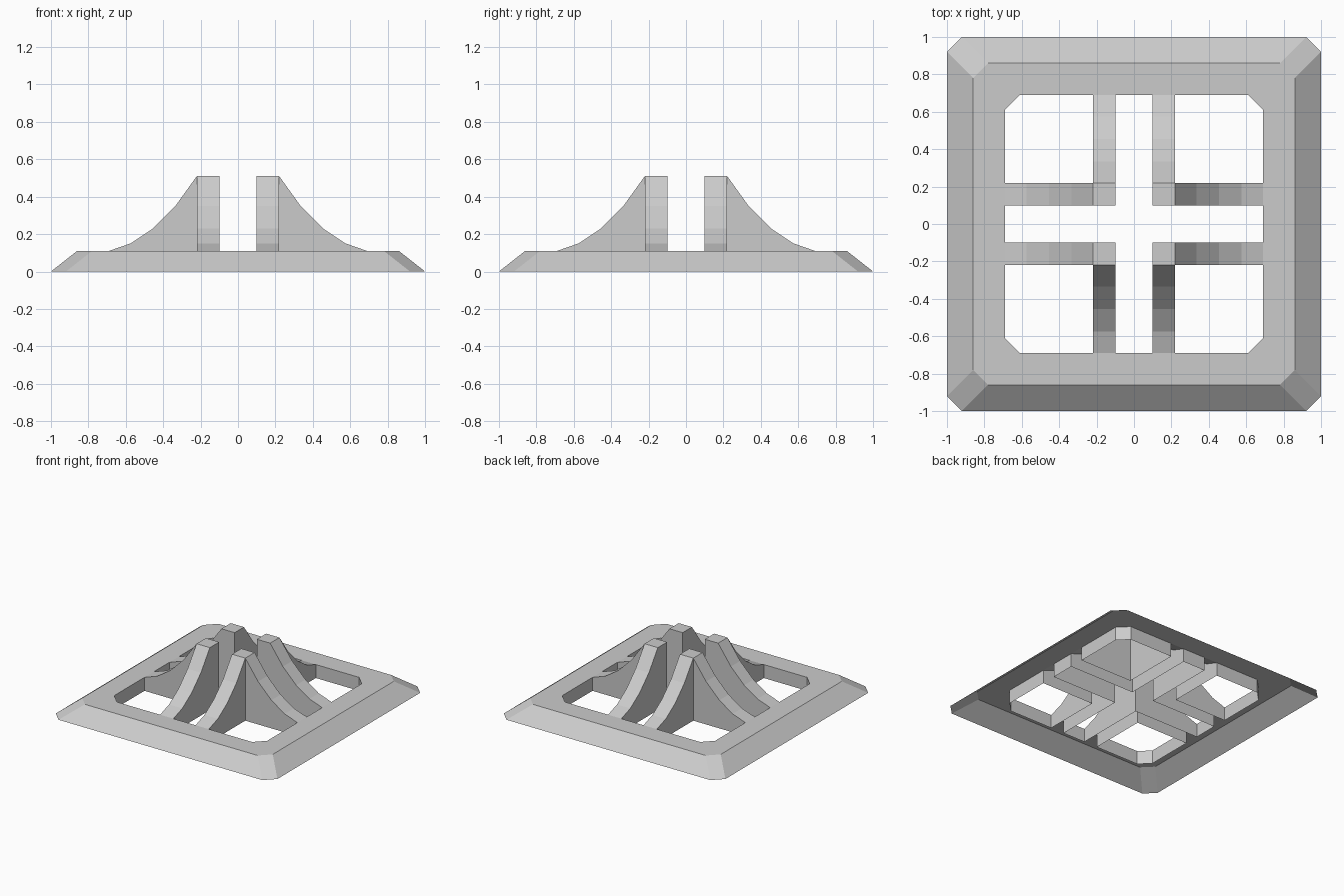
import bpy, bmesh

if "Cube" in bpy.data.objects:
    bpy.data.objects.remove(bpy.data.objects["Cube"])

H = 0.11            # frame height
A, B, R = 0.10, 0.22, 0.69   # fin inner side, fin outer side, hole edge


def build(name, half_faces, diagonal_faces):
    """Build one quadrant (half faces + swapped copies), then mirror in X and Y."""
    bm = bmesh.new()
    for pts in half_faces:
        bm.faces.new([bm.verts.new(p) for p in pts])
        bm.faces.new([bm.verts.new((y, x, z)) for x, y, z in reversed(pts)])
    for pts in diagonal_faces:
        bm.faces.new([bm.verts.new(p) for p in pts])
    bmesh.ops.remove_doubles(bm, verts=bm.verts, dist=1e-4)
    bmesh.ops.recalc_face_normals(bm, faces=bm.faces)
    mesh = bpy.data.meshes.new(name)
    bm.to_mesh(mesh)
    bm.free()
    ob = bpy.data.objects.new(name, mesh)
    bpy.context.collection.objects.link(ob)
    mod = ob.modifiers.new("mirror", 'MIRROR')
    mod.use_axis = (True, True, False)
    mod.merge_threshold = 1e-4
    return ob


def wall(p, q, top=H):
    """Vertical strip from the ground to the given height."""
    return [(*p, 0), (*q, 0), (*q, top), (*p, top)]


# Hollow frame: bevelled rim, flat top, lip around the openings (open underneath)
frame_half = [
    [(1, 0, 0), (1, .92, 0), (.86, .78, H), (.86, 0, H)],
    [(.86, 0, H), (.86, .78, H), (R, .61, H), (R, B, H), (R, A, H), (R, 0, H)],
    wall((R, 0), (R, A)),
    wall((R, B), (R, .61)),
]
frame_corner = [
    [(1, .92, 0), (.92, 1, 0), (.78, .86, H), (.86, .78, H)],
    [(.86, .78, H), (.78, .86, H), (.61, R, H), (R, .61, H)],
    wall((R, .61), (.61, R)),
]
build("frame", frame_half, frame_corner)

# Curved fins: hollow channels sweeping from the corner posts down to the frame
curve = [(B, .51), (.335, .35), (.455, .23), (.575, .15), (R, H)]
fin_half = [wall((A, A), (B, A), .51)]
for (x0, z0), (x1, z1) in zip(curve, curve[1:]):
    fin_half.append([(x0, A, z0), (x1, A, z1), (x1, B, z1), (x0, B, z0)])
    for y in (A, B):
        fin_half.append([(x0, y, 0), (x1, y, 0), (x1, y, z1), (x0, y, z0)])
post_top = [[(A, A, .51), (B, A, .51), (B, B, .51), (A, B, .51)]]
build("curved_fins", fin_half, post_top)
